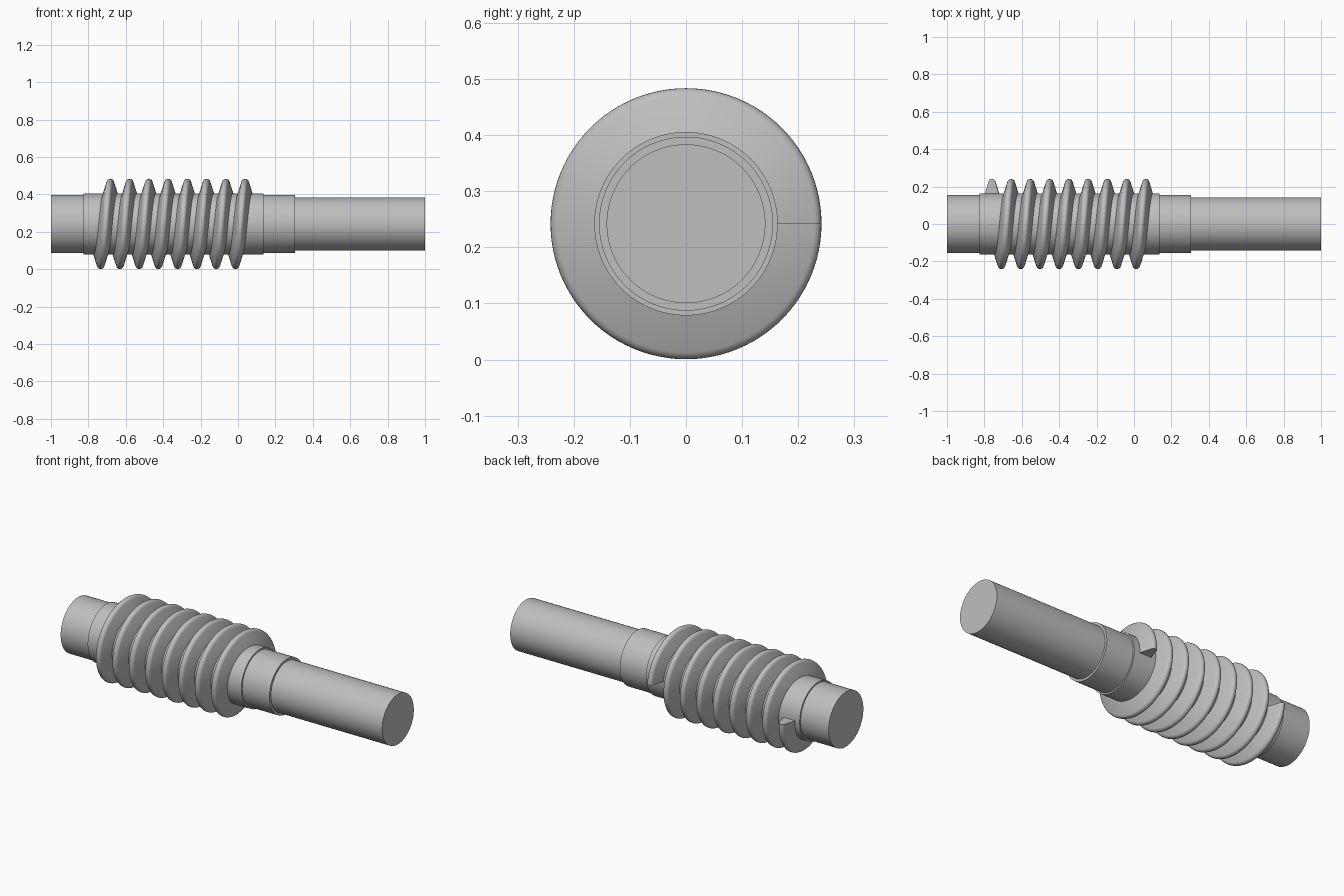
import bpy, bmesh
from math import sin, cos, pi, radians
from mathutils import Vector

cube = bpy.data.objects.get("Cube")
if cube:
    bpy.data.objects.remove(cube, do_unlink=True)

AXIS_Z = 0.242      # height of the shaft axis
TIP_R = 0.2415      # outer radius of the thread
PITCH = 0.103
TURNS = 8
START_X = -0.76
STEPS = 96          # segments per turn

steel = bpy.data.materials.new("steel_grey")
steel.use_nodes = True
grey = (0.52, 0.52, 0.52, 1)
steel.diffuse_color = grey
steel.node_tree.nodes["Principled BSDF"].inputs["Base Color"].default_value = grey


def finish(name, bm):
    """Turn a bmesh into a smooth object with sharp edges, placed on the axis."""
    bmesh.ops.recalc_face_normals(bm, faces=bm.faces)
    mesh = bpy.data.meshes.new(name)
    bm.to_mesh(mesh)
    bm.free()
    mesh.materials.append(steel)
    obj = bpy.data.objects.new(name, mesh)
    obj.location.z = AXIS_Z
    bpy.context.collection.objects.link(obj)
    bpy.ops.object.select_all(action='DESELECT')
    obj.select_set(True)
    bpy.context.view_layer.objects.active = obj
    bpy.ops.object.shade_smooth_by_angle(angle=radians(30))


# Stepped shaft: journal, worm core, collar and drive end, as (end x, radius)
sections = [(-0.825, 0.155), (0.135, 0.1635), (0.305, 0.155), (1.0, 0.1415)]
profile = [(-1.0, 0.0)]
x = -1.0
for end, radius in sections:
    profile += [(x, radius), (end, radius)]
    x = end
profile.append((1.0, 0.0))

bm = bmesh.new()
verts = [bm.verts.new((px, r, 0)) for px, r in profile]
edges = [bm.edges.new(pair) for pair in zip(verts, verts[1:])]
bmesh.ops.spin(bm, geom=verts + edges, cent=(0, 0, 0), axis=(1, 0, 0),
               angle=2 * pi, steps=STEPS, use_duplicate=False)
bmesh.ops.remove_doubles(bm, verts=bm.verts, dist=0.0001)
finish("stepped_shaft", bm)

# Worm thread: sloping flanks and a rounded crest swept along a helix
crest = 0.018
section = [(-0.0385, 0.158)]
for i in range(9):
    a = radians(-72 + 18 * i)
    section.append((crest * sin(a), TIP_R - crest + crest * cos(a)))
section.append((0.0385, 0.158))

bm = bmesh.new()
rings = []
for i in range(TURNS * STEPS + 1):
    a = 2 * pi * i / STEPS
    shift = START_X + PITCH * i / STEPS
    rings.append([bm.verts.new(Vector((shift + dx, r * cos(a), -r * sin(a))))
                  for dx, r in section])
count = len(section)
for ring, following in zip(rings, rings[1:]):
    for j in range(count):
        k = (j + 1) % count
        bm.faces.new((ring[j], ring[k], following[k], following[j]))
bm.faces.new(rings[0])
bm.faces.new(rings[-1])
finish("worm_thread", bm)
